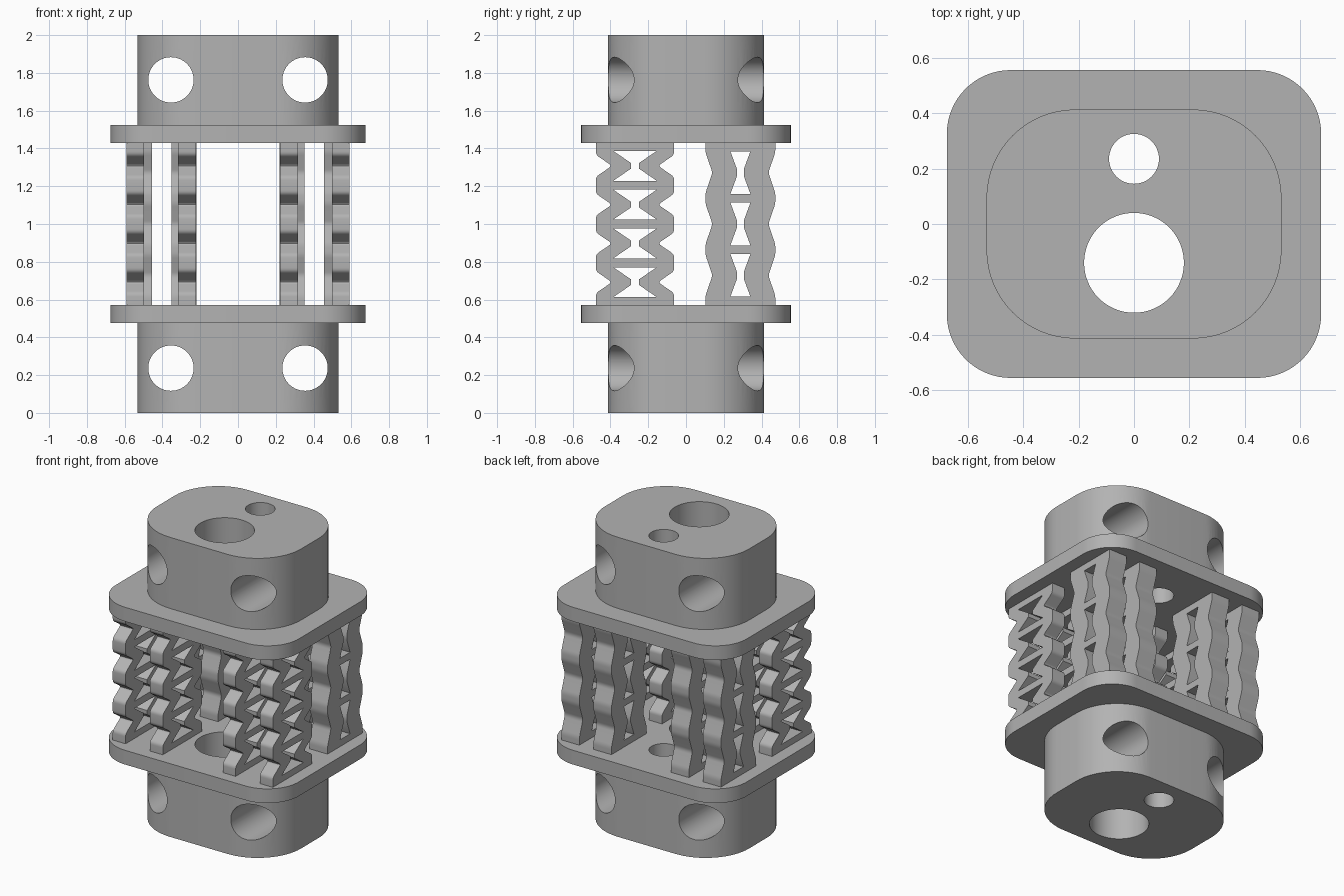
import bpy, bmesh, math
from mathutils import Matrix, Vector

cube = bpy.data.objects.get("Cube")
if cube:
    bpy.data.objects.remove(cube, do_unlink=True)

GREY = (0.45, 0.45, 0.45, 1.0)
mat = bpy.data.materials.new("plain grey")
mat.use_nodes = True
mat.diffuse_color = GREY
mat.node_tree.nodes["Principled BSDF"].inputs["Base Color"].default_value = GREY


def select_only(obj):
    bpy.ops.object.select_all(action='DESELECT')
    obj.select_set(True)
    bpy.context.view_layer.objects.active = obj


def extrude_profile(name, loops, depth, matrix):
    """Extrude an outline with holes, centred on its own plane, then place it."""
    curve = bpy.data.curves.new(name, 'CURVE')
    curve.dimensions = '2D'
    curve.fill_mode = 'BOTH'
    curve.extrude = depth / 2
    for loop in loops:
        spline = curve.splines.new('POLY')
        spline.points.add(len(loop) - 1)
        for p, (u, v) in zip(spline.points, loop):
            p.co = (u, v, 0, 1)
        spline.use_cyclic_u = True
    obj = bpy.data.objects.new(name, curve)
    bpy.context.collection.objects.link(obj)
    select_only(obj)
    bpy.ops.object.convert(target='MESH')
    obj = bpy.context.object
    bm = bmesh.new()
    bm.from_mesh(obj.data)
    bmesh.ops.remove_doubles(bm, verts=bm.verts, dist=1e-5)
    bmesh.ops.transform(bm, matrix=matrix, verts=bm.verts)
    bmesh.ops.recalc_face_normals(bm, faces=bm.faces)
    bm.to_mesh(obj.data)
    bm.free()
    obj.data.materials.clear()
    obj.data.materials.append(mat)
    return obj


def smooth(obj):
    select_only(obj)
    bpy.ops.object.shade_smooth_by_angle(angle=math.radians(30))


def circle(cx, cy, r, n=64):
    return [(cx + r * math.cos(2 * math.pi * i / n),
             cy + r * math.sin(2 * math.pi * i / n)) for i in range(n)]


def rounded_rect(hx, hy, r, n=16):
    pts = []
    for q, (sx, sy) in enumerate([(1, 1), (-1, 1), (-1, -1), (1, -1)]):
        for i in range(n + 1):
            a = math.pi / 2 * (q + i / n)
            pts.append((sx * (hx - r) + r * math.cos(a),
                        sy * (hy - r) + r * math.sin(a)))
    return pts


def soften(loop, d, lo, hi):
    """Round the corners that lie between two heights."""
    out = []
    for i, p in enumerate(loop):
        if not lo < p[1] < hi:
            out.append(p)
            continue
        p = Vector(p)
        a, b = Vector(loop[i - 1]), Vector(loop[(i + 1) % len(loop)])
        a = p + (a - p).normalized() * min(d, (a - p).length * 0.45)
        b = p + (b - p).normalized() * min(d, (b - p).length * 0.45)
        for t in (0, 0.25, 0.5, 0.75, 1):
            out.append(tuple(a * (1 - t) ** 2 + p * 2 * t * (1 - t) + b * t * t))
    return out


# End blocks and flanges, each pierced by two vertical bores
bores = [circle(0, -0.14, 0.18), circle(0, 0.235, 0.09, 48)]
for tag, block_z, flange_z, hole_z in (("lower", 0.2375, 0.5225, 0.237),
                                       ("upper", 1.7625, 1.4775, 1.763)):
    flange = extrude_profile(tag + "_flange", [rounded_rect(0.675, 0.555, 0.23)] + bores,
                             0.095, Matrix.Translation((0, 0, flange_z)))
    smooth(flange)
    block = extrude_profile(tag + "_block", [rounded_rect(0.532, 0.413, 0.32)] + bores,
                            0.475, Matrix.Translation((0, 0, block_z)))

    # Two cross holes running front to back through the rounded corners
    bm = bmesh.new()
    for side in (-1, 1):
        place = Matrix.Translation((side * 0.355, 0, hole_z)) @ Matrix.Rotation(math.pi / 2, 4, 'X')
        bmesh.ops.create_cone(bm, cap_ends=True, segments=64, radius1=0.12,
                              radius2=0.12, depth=1.4, matrix=place)
    mesh = bpy.data.meshes.new("cross_hole_cutter")
    bm.to_mesh(mesh)
    bm.free()
    cutter = bpy.data.objects.new("cross_hole_cutter", mesh)
    cutter.hide_render = True
    bpy.context.collection.objects.link(cutter)
    mod = block.modifiers.new("cross_holes", 'BOOLEAN')
    mod.operation = 'DIFFERENCE'
    mod.solver = 'EXACT'
    mod.object = cutter
    select_only(block)
    bpy.ops.object.modifier_apply(modifier=mod.name)
    bpy.data.objects.remove(cutter, do_unlink=True)
    smooth(block)

# Lattice plates between the flanges
Z0, Z1 = 0.57, 1.43
SIDEWAYS = Matrix(((0, 0, 1, 0), (1, 0, 0, 0), (0, 1, 0, 0), (0, 0, 0, 1)))


def lattice(cy, first, pitch, cells, wide, waist, rise, hole_wide, hole_waist, hole_half, tip):
    """Pinched outline plus one bow-tie opening per cell."""
    mids = [first + i * pitch for i in range(cells)]
    edge = [(wide, Z0 - 0.005)]
    for z in mids:
        edge += [(wide, z - rise), (waist, z), (wide, z + rise)]
    edge.append((wide, Z1 + 0.005))
    outline = [(cy + w, z) for w, z in edge] + [(cy - w, z) for w, z in reversed(edge)]
    loops = [soften(outline, 0.018, Z0, Z1)]
    for z in mids:
        half = [(hole_wide, z - hole_half), (hole_waist, z - tip),
                (hole_waist, z + tip), (hole_wide, z + hole_half)]
        loops.append([(cy + w, h) for w, h in half] + [(cy - w, h) for w, h in reversed(half)])
    return loops


front = lattice(-0.27, 0.692, 0.2053, 4, 0.207, 0.122, 0.058, 0.115, 0.02, 0.079, 0.014)
back = lattice(0.288, 0.728, 0.272, 3, 0.185, 0.148, 0.108, 0.053, 0.018, 0.113, 0.018)

for name, loops, width, places in (("front_lattice", front, 0.095, (0.269, 0.544)),
                                   ("back_lattice", back, 0.133, (0.286, 0.523))):
    for side, tag in ((1, "left"), (-1, "right")):
        for x, rank in zip(places, ("inner", "outer")):
            plate = extrude_profile(f"{name}_{tag}_{rank}", loops, width,
                                    Matrix.Translation((side * x, 0, 0)) @ SIDEWAYS)
            smooth(plate)
